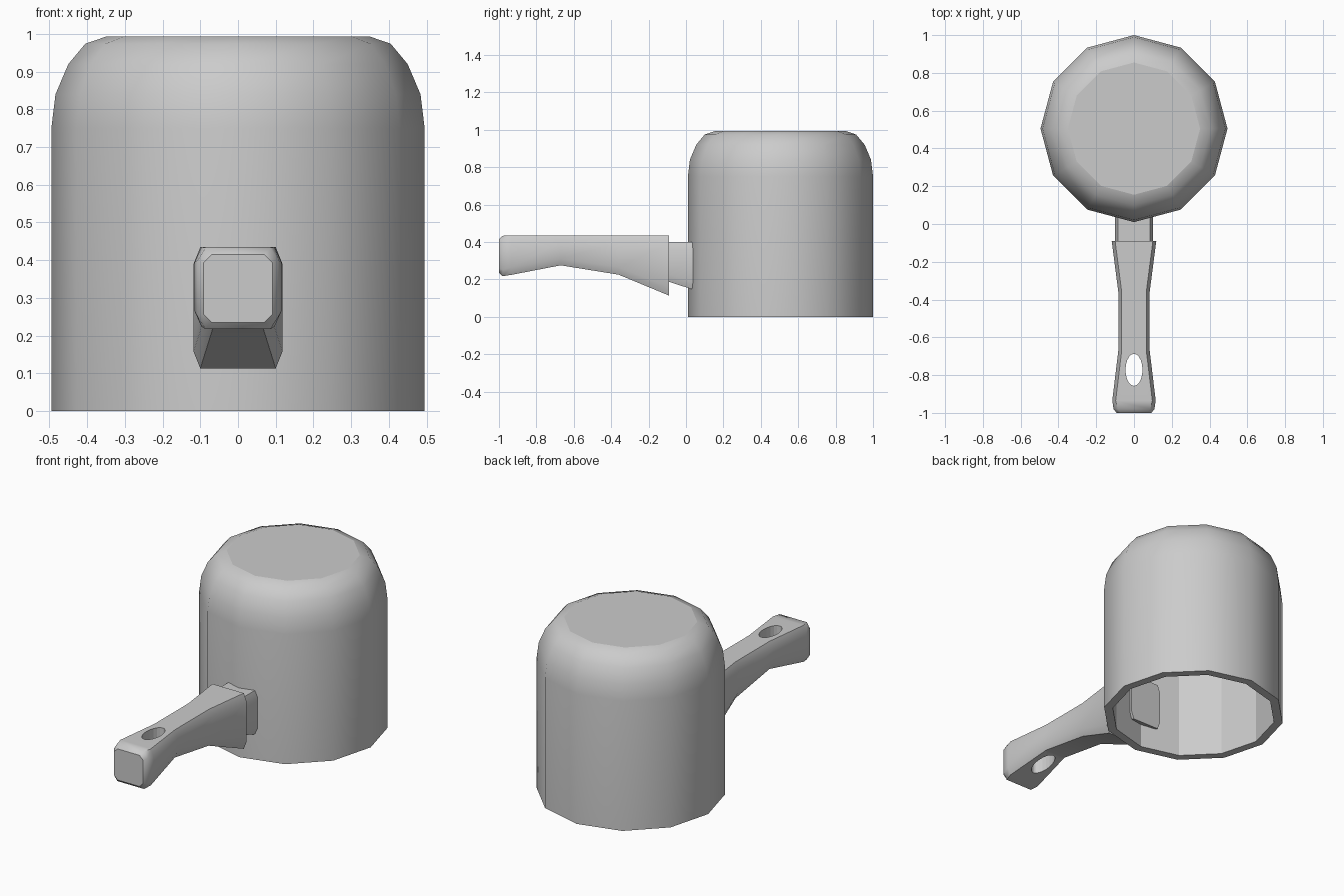
import bpy, bmesh, math

if "Cube" in bpy.data.objects:
    bpy.data.objects.remove(bpy.data.objects["Cube"])


def finish(name, bm, sharp=40):
    bmesh.ops.recalc_face_normals(bm, faces=bm.faces)
    for e in bm.edges:
        if len(e.link_faces) == 2 and e.calc_face_angle(0) > math.radians(sharp):
            e.smooth = False
    me = bpy.data.meshes.new(name)
    bm.to_mesh(me)
    bm.free()
    ob = bpy.data.objects.new(name, me)
    bpy.context.collection.objects.link(ob)
    return ob


def bridge(bm, a, b, smooth=True):
    n = len(a)
    for i in range(n):
        j = (i + 1) % n
        bm.faces.new((a[i], a[j], b[j], b[i])).smooth = smooth


def lathe(name, outer, inner, cy, sides=12):
    bm = bmesh.new()
    rings = []
    for r, z in inner + outer:
        rings.append([bm.verts.new((r * math.cos(2 * math.pi * i / sides),
                                    cy + r * math.sin(2 * math.pi * i / sides), z))
                      for i in range(sides)])
    for k in range(len(rings) - 1):
        bridge(bm, rings[k], rings[k + 1], smooth=k >= len(inner))
    bm.faces.new(rings[0])
    bm.faces.new(rings[-1])
    return finish(name, bm)


def loft(name, sections):
    # each section: y, half width, bottom z, top z, chamfer x, chamfer z
    bm = bmesh.new()
    rings = []
    for y, w, b, t, cx, cz in sections:
        half = [(w - cx, b), (w, b + cz), (w, t - cz), (w - cx, t)]
        pts = half + [(-x, z) for x, z in reversed(half)]
        rings.append([bm.verts.new((x, y, z)) for x, z in pts])
    for a, b in zip(rings, rings[1:]):
        bridge(bm, a, b)
    bm.faces.new(rings[0])
    bm.faces.new(rings[-1])
    return finish(name, bm, 50)


# Upturned pot: twelve-sided shell, smooth outside and faceted inside
lathe("pot",
      outer=[(0.495, 0), (0.495, 0.75), (0.484, 0.84), (0.45, 0.92), (0.405, 0.974), (0.35, 0.993)],
      inner=[(0.315, 0.945), (0.37, 0.925), (0.41, 0.885), (0.437, 0.82), (0.447, 0.75), (0.447, 0)],
      cy=0.505)

# Bracket passing through the pot wall
loft("handle_bracket", [
    (-0.10, 0.10, 0.19, 0.40, 0.015, 0.04),
    (0.10, 0.10, 0.125, 0.40, 0.015, 0.04)])

# Handle with a waisted grip and rounded tip
handle = loft("handle", [
    (-1.00, 0.092, 0.235, 0.415, 0.022, 0.022),
    (-0.98, 0.108, 0.217, 0.433, 0.022, 0.035),
    (-0.935, 0.115, 0.224, 0.435, 0.018, 0.04),
    (-0.67, 0.083, 0.275, 0.435, 0.018, 0.035),
    (-0.36, 0.083, 0.225, 0.435, 0.018, 0.04),
    (-0.09, 0.118, 0.113, 0.435, 0.018, 0.045)])

# Hanging hole near the tip
bpy.ops.mesh.primitive_cylinder_add(vertices=20, radius=1, depth=1, location=(0, -0.772, 0.33))
cutter = bpy.context.object
cutter.name = "hole_cutter"
cutter.scale = (0.045, 0.085, 1)
cutter.hide_render = True
cutter.hide_set(True)
mod = handle.modifiers.new("hole", "BOOLEAN")
mod.operation = "DIFFERENCE"
mod.solver = "EXACT"
mod.object = cutter
